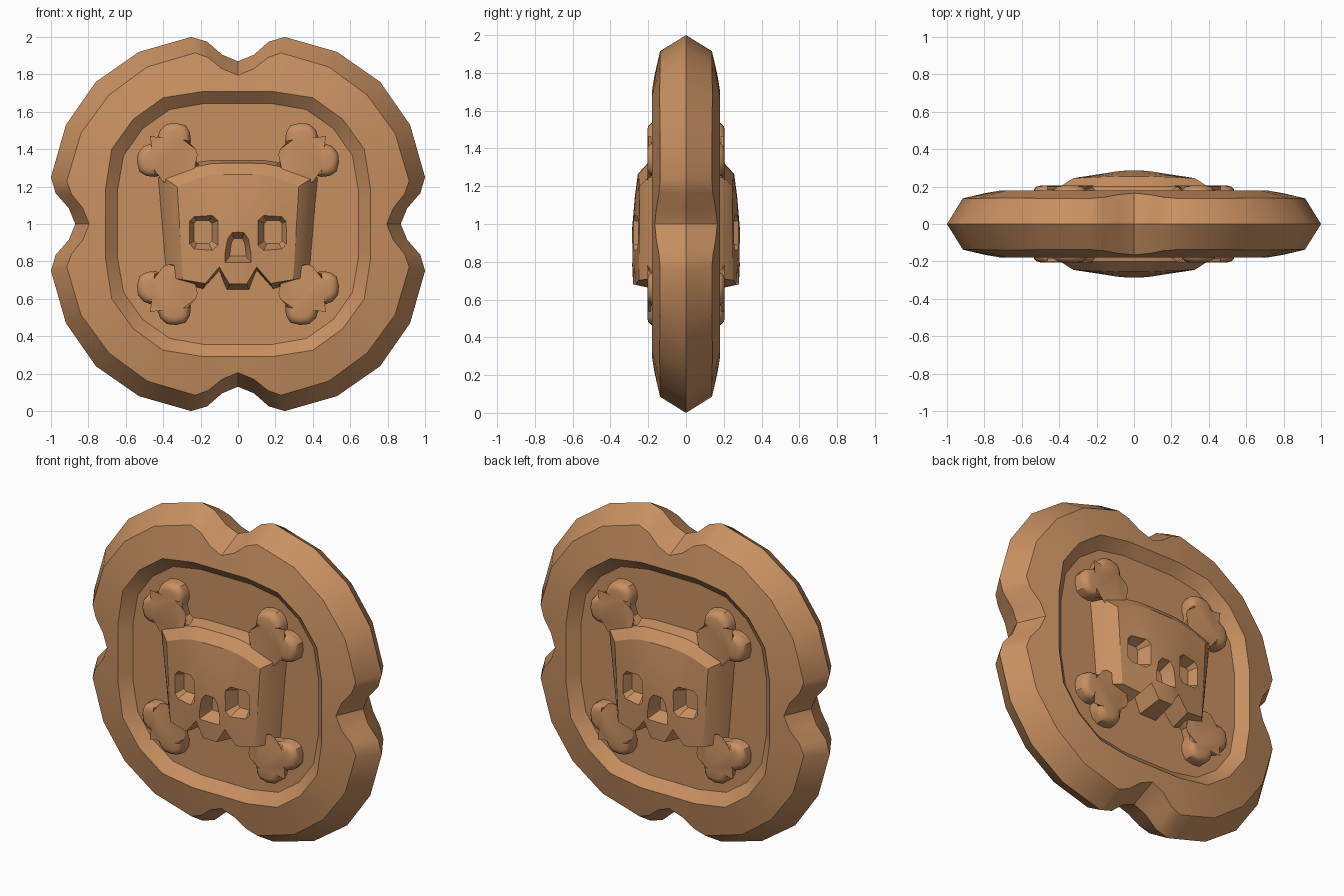
import bpy, bmesh, math

if "Cube" in bpy.data.objects:
    bpy.data.objects.remove(bpy.data.objects["Cube"])

wood = bpy.data.materials.new("baked_brown")
wood.diffuse_color = (0.58, 0.28, 0.12, 1)
wood.use_nodes = True
wood.node_tree.nodes["Principled BSDF"].inputs["Base Color"].default_value = wood.diffuse_color


def make(name, bm, mirror, cutter=None):
    """Turn a bmesh (built around the coin centre) into a mirrored, shaded object."""
    bmesh.ops.recalc_face_normals(bm, faces=bm.faces)
    me = bpy.data.meshes.new(name)
    bm.to_mesh(me)
    bm.free()
    ob = bpy.data.objects.new(name, me)
    bpy.context.collection.objects.link(ob)
    ob.location.z = 1
    me.materials.append(wood)
    bpy.context.view_layer.update()
    if not mirror:
        return ob
    bpy.ops.object.select_all(action='DESELECT')
    bpy.context.view_layer.objects.active = ob
    ob.select_set(True)
    if cutter:
        b = ob.modifiers.new("holes", 'BOOLEAN')
        b.operation, b.object, b.solver = 'DIFFERENCE', cutter, 'EXACT'
        bpy.ops.object.modifier_apply(modifier=b.name)
    m = ob.modifiers.new("mirror", 'MIRROR')
    m.use_axis = mirror
    bpy.ops.object.modifier_apply(modifier=m.name)
    bpy.ops.object.shade_smooth_by_angle(angle=math.radians(32))
    return ob


def skin(bm, loops):
    """Join equal-length closed loops of vertices with quads."""
    for a, b in zip(loops, loops[1:]):
        for i in range(len(a)):
            j = (i + 1) % len(a)
            bm.faces.new((a[i], a[j], b[j], b[i]))


def eightfold(octant):
    """Expand (x, z, y) points from the top centre to the diagonal into a full ring."""
    quarter = octant + [(z, x, y) for x, z, y in octant[-2::-1]]
    ring = []
    for k in range(4):
        ring += quarter[:-1]
        quarter = [(z, -x, y) for x, z, y in quarter]
    return [(x, -y, z) for x, z, y in ring]


# Coin: ridge, notched rim, raised border edge, recess floor
bm = bmesh.new()
octants = [
    [(0, .87, 0), (.085, .905, 0), (.165, .975, 0), (.25, 1, 0), (.53, .92, 0), (.76, .76, 0)],
    [(0, .795, .165), (.085, .83, .157), (.16, .89, .143), (.23, .915, .137), (.485, .84, .137), (.69, .69, .14)],
    [(0, .708, .18), (.07, .708, .18), (.14, .708, .18), (.19, .708, .18), (.40, .675, .18), (.56, .56, .18)],
    [(0, .645, .122), (.06, .645, .122), (.12, .645, .122), (.175, .645, .122), (.365, .612, .122), (.51, .51, .122)],
]
loops = [[bm.verts.new(p) for p in eightfold(o)] for o in octants]
skin(bm, loops)
bm.faces.new(loops[-1])
make("coin_body", bm, (False, True, False))

# Bone ends: two-lobed outline, symmetric about its diagonal, rounded on top
half = [(.17, .17), (.13, .24), (.21, .32), (.25, .345), (.267, .40), (.252, .445), (.257, .49),
        (.28, .527), (.33, .54), (.38, .535), (.415, .505), (.43, .465), (.428, .428)]
outline = half + [(z, x) for x, z in half[-2:0:-1]]
bm = bmesh.new()
base = [bm.verts.new((x, -.10, z)) for x, z in outline]
top = [bm.verts.new((x, -.205, z)) for x, z in outline]
skin(bm, [base, top])
cap = bm.faces.new(top)
bm.faces.new(base)
bmesh.ops.bevel(bm, geom=list(cap.edges), offset=.04, segments=3, profile=.5, affect='EDGES')
make("crossed_bones", bm, (True, True, True))

# Eye and nose cutters: tapered pits
bm = bmesh.new()


def pit(outer, inner):
    # the first loop extends the taper beyond the skull face
    rings = []
    for f, y in ((1.2, -.30), (1, -.283), (0, -.20)):
        rings.append([bm.verts.new((i[0] + (o[0] - i[0]) * f, y, i[1] + (o[1] - i[1]) * f))
                      for o, i in zip(outer, inner)])
    skin(bm, rings)
    bm.faces.new(rings[0])
    bm.faces.new(rings[-1])


def rounded(x0, x1, z0, z1, r):
    return [(x0 + r, z0), (x1 - r, z0), (x1, z0 + r), (x1, z1 - r),
            (x1 - r, z1), (x0 + r, z1), (x0, z1 - r), (x0, z0 + r)]


for s in (-1, 1):
    pit([(s * x, z) for x, z in rounded(.105, .27, -.145, .05, .03)],
        [(s * x, z) for x, z in rounded(.14, .235, -.105, .018, .015)])
pit([(-.07, -.205), (.07, -.205), (.07, -.16), (.055, -.08), (.03, -.045), (-.03, -.045), (-.055, -.08), (-.07, -.16)],
    [(-.042, -.172), (.042, -.172), (.042, -.15), (.035, -.10), (.022, -.077), (-.022, -.077), (-.035, -.10), (-.042, -.15)])
cutter = make("socket_cutter", bm, None)
cutter.hide_render = True

# Skull: three outline loops (five points along the top, five along the jaw), domed face
rims = [
    [(0, .345, .1), (.08, .345, .1), (.14, .345, .1), (.24, .332, .1), (.435, .25, .1),
     (.39, -.285, .1), (.19, -.35, .1), (.10, -.25, .1), (.06, -.355, .1), (0, -.355, .1)],
    [(0, .325, .2), (.08, .325, .2), (.14, .323, .2), (.23, .305, .2), (.395, .245, .2),
     (.345, -.29, .19), (.18, -.335, .2), (.10, -.24, .2), (.053, -.337, .2), (0, -.337, .2)],
    [(0, .265, .255), (.08, .265, .255), (.14, .262, .253), (.21, .245, .25), (.325, .20, .245),
     (.295, -.298, .25), (.175, -.318, .265), (.10, -.23, .275), (.047, -.32, .28), (0, -.32, .28)],
]
bm = bmesh.new()
loops = []
for r in rims:
    pts = r + [(-x, z, y) for x, z, y in r[-2:0:-1]]
    loops.append([bm.verts.new((x, -y, z)) for x, z, y in pts])
skin(bm, loops)
bm.faces.new(loops[0])
front = loops[-1]
n = len(front)
# columns run from forehead to jaw, left to right
cols = []
for c in range(-4, 5):
    t, b = front[c % n], front[9 - c]
    col = [t]
    for f in (.2, .5, .8):
        p = t.co.lerp(b.co, f)
        if abs(c) < 4:
            p.y -= .018 * math.sin(math.pi * f) * (1 - (c / 4) ** 2)
        col.append(bm.verts.new(p))
    cols.append(col + [b])
edge_rows = []
for a, b in zip(cols, cols[1:]):
    for i in range(4):
        bm.faces.new((a[i], b[i], b[i + 1], a[i + 1]))
# side walls: split to share the extra points of the outer columns
for col in (cols[0], cols[-1]):
    e = bm.edges.get((col[0], col[-1]))
    wall = next(f for f in e.link_faces)
    rest = [v for v in wall.verts]
    i, k = rest.index(col[0]), rest.index(col[-1])
    mid = col[1:-1]
    if (i + 1) % 4 == k:
        ordered = rest[k:] + rest[:k]
        ordered = ordered[:-1] + [col[0]] + mid
    else:
        ordered = rest[i:] + rest[:i]
        ordered = ordered[:-1] + [col[-1]] + mid[::-1]
    bm.faces.remove(wall)
    bm.edges.remove(e)
    bm.faces.new(ordered)
make("skull", bm, (False, True, False), cutter)
bpy.data.objects.remove(cutter)
